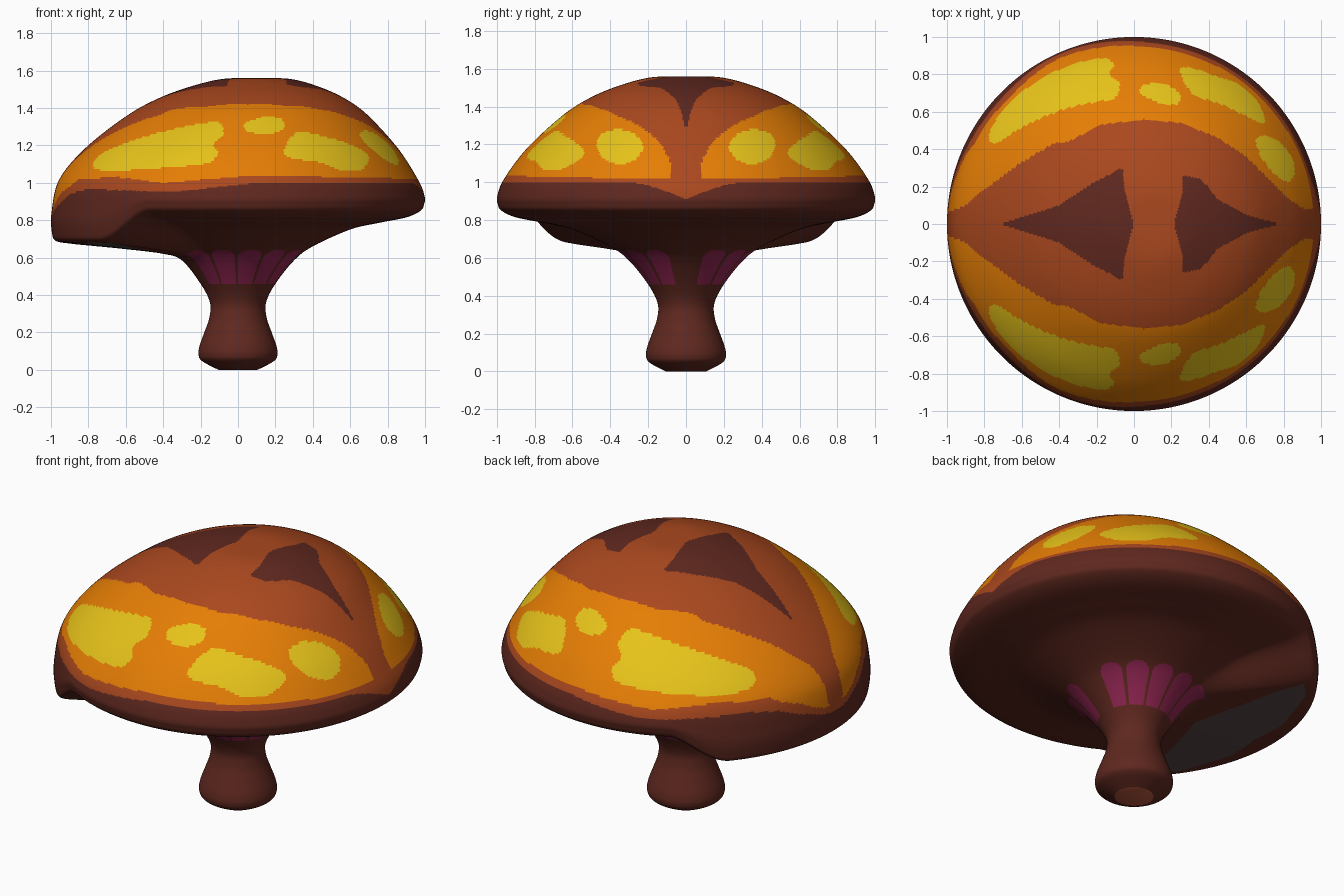
import bpy
import bmesh
from math import sin, cos, atan2, degrees, pi, radians, hypot

default_cube = bpy.data.objects.get("Cube")
if default_cube:
    bpy.data.objects.remove(default_cube, do_unlink=True)


# ---------- materials ----------
def linear(channel):
    c = channel / 255
    return c / 12.92 if c <= 0.04045 else ((c + 0.055) / 1.055) ** 2.4


def make_material(name, rgb):
    colour = [linear(c) for c in rgb] + [1]
    mat = bpy.data.materials.new(name)
    mat.use_nodes = True
    mat.diffuse_color = colour
    mat.node_tree.nodes["Principled BSDF"].inputs["Base Color"].default_value = colour
    return mat


palette = [
    make_material("dark brown", (95, 40, 31)),
    make_material("rust", (170, 72, 30)),
    make_material("orange", (230, 126, 5)),
    make_material("yellow", (232, 196, 26)),
    make_material("magenta", (146, 38, 82)),
    make_material("charcoal", (86, 70, 70)),
    make_material("clay", (180, 86, 62)),
]
BROWN, RUST, ORANGE, YELLOW, MAGENTA, CHARCOAL, CLAY = range(len(palette))


# ---------- helpers ----------
def interpolate(points, x):
    """Piecewise linear height of a line through the points."""
    if x <= points[0][0]:
        return points[0][1]
    for (xa, ya), (xb, yb) in zip(points, points[1:]):
        if x <= xb:
            return ya + (yb - ya) * (x - xa) / (xb - xa)
    return points[-1][1]


def inside(outline, u, v):
    """True when the point lies in the closed outline."""
    hit = False
    previous = outline[-1]
    for current in outline:
        (ua, va), (ub, vb) = previous, current
        if (va > v) != (vb > v) and u < ua + (ub - ua) * (v - va) / (vb - va):
            hit = not hit
        previous = current
    return hit


def rounded(outline, passes=2):
    """Cut the corners of a closed outline to soften it."""
    for _ in range(passes):
        softer = []
        for a, b in zip(outline, outline[1:] + outline[:1]):
            for t in (0.2, 0.8):
                softer.append((a[0] + (b[0] - a[0]) * t, a[1] + (b[1] - a[1]) * t))
        outline = softer
    return outline


def spline(points, steps):
    """Smooth curve through all of the points."""
    padded = [points[0]] + points + [points[-1]]
    curve = []
    for a, b, c, d in zip(padded, padded[1:], padded[2:], padded[3:]):
        for s in range(steps):
            t = s / steps
            curve.append([
                q + t * (r - p) / 2 + t * t * (p - 2.5 * q + 2 * r - n / 2)
                + t ** 3 * (1.5 * (q - r) + (n - p) / 2)
                for p, q, r, n in zip(a, b, c, d)])
    return curve + [list(points[-1])]


def place(point, angle):
    """Ring point, with the sagging right side and the offset crown."""
    radius, height, sag = point
    t = min(1, max(0, (-cos(angle) - .48) / .28))
    shift = .1 * max(0, (height - 1) / .56) ** 1.5
    return (radius * cos(angle) + shift, radius * sin(angle),
            height - sag * t * t * (3 - 2 * t))


def lathe(name, curve, segments, paint):
    """Turn a profile round z, then choose a colour for every face."""
    verts = [place(point, 2 * pi * j / segments) for point in curve for j in range(segments)]
    faces = []
    for i in range(len(curve) - 1):
        for j in range(segments):
            k = (j + 1) % segments
            top, low = i * segments, (i + 1) * segments
            faces.append((top + j, low + j, low + k, top + k))
    mesh = bpy.data.meshes.new(name)
    mesh.from_pydata(verts, [], faces)
    bm = bmesh.new()
    bm.from_mesh(mesh)
    bmesh.ops.remove_doubles(bm, verts=bm.verts, dist=0.0001)
    bm.normal_update()
    for face in bm.faces:
        centre = face.calc_center_median()
        face.material_index = paint(centre.x, centre.y, centre.z, face.normal.z)
    bm.to_mesh(mesh)
    bm.free()
    for mat in palette:
        mesh.materials.append(mat)
    obj = bpy.data.objects.new(name, mesh)
    bpy.context.collection.objects.link(obj)
    bpy.ops.object.select_all(action="DESELECT")
    obj.select_set(True)
    bpy.context.view_layer.objects.active = obj
    bpy.ops.object.shade_smooth_by_angle(angle=radians(40))


# ---------- profile: radius, height, sag of the right side ----------
cap_profile = [
    (0, 1.56, 0), (.18, 1.555, 0), (.34, 1.515, 0), (.5, 1.45, 0), (.65, 1.355, 0),
    (.84, 1.18, 0), (.96, 1.02, .01), (.997, .93, .09), (.995, .885, .15),
    (.975, .85, .16), (.9, .815, .14), (.75, .785, .125), (.6, .75, .105),
    (.4, .66, .04), (.3, .585, 0), (.2, .46, 0), (.15, .36, 0)]
stem_profile = [(.153, .28, 0), (.18, .2, 0), (.205, .13, 0), (.211, .08, 0),
                (.19, .045, 0), (.105, 0, 0)]

# ---------- painted areas, mirrored across the middle line ----------
orange_inner = [(-1, .06), (-.9, .1), (-.78, .2), (-.6, .33), (-.43, .43), (-.35, .44),
                (-.18, .53), (.05, .56), (.25, .54), (.45, .46), (.6, .36), (.72, .24),
                (.82, .14), (.9, .085), (1, .07)]
orange_lower = [(-1, .85), (-.95, .94), (-.85, 1.02), (-.65, 1.03), (-.4, 1.0),
                (.1, 1.04), (1, 1.02)]
brown_upper = [(-1, .82), (-.97, .87), (-.9, .94), (-.8, .965), (-.35, .95), (.1, 1.0)]

# crown darts, as x and distance from the middle line
darts = [
    [(-.74, -.01), (-.6, .035), (-.4, .1), (-.22, .22), (-.06, .3), (-.05, .18), (0, -.01)],
    [(.21, -.01), (.26, .17), (.26, .26), (.36, .24), (.45, .13), (.6, .05), (.81, -.01)]]

# yellow spots, as x and height
spots = [rounded(outline) for outline in (
    [(-.79, 1.08), (-.74, 1.16), (-.5, 1.25), (-.25, 1.31), (-.09, 1.33), (-.07, 1.26),
     (-.14, 1.21), (-.1, 1.16), (-.15, 1.1), (-.4, 1.08), (-.7, 1.06)],
    [(.02, 1.31), (.12, 1.355), (.23, 1.35), (.26, 1.3), (.18, 1.255), (.05, 1.27)],
    [(.24, 1.16), (.27, 1.23), (.32, 1.28), (.45, 1.25), (.57, 1.22), (.71, 1.15),
     (.67, 1.06), (.55, 1.06), (.45, 1.11), (.27, 1.13)])]
# spot on the left end, as distance from the middle line and height
end_spot = rounded([(.22, 1.19), (.27, 1.26), (.36, 1.285), (.45, 1.26), (.48, 1.19),
                    (.44, 1.12), (.34, 1.09), (.26, 1.12)])
# dull plate under the sagging side, as x and distance from the middle line
under_patch = [(-.43, -.01), (-.6, .5), (-.68, .63), (-.77, .53), (-.87, .2), (-.85, -.01)]


def is_petal(x, y, z):
    """Five petals on the front and five on the back of the neck."""
    place_in_row = (degrees(atan2(abs(y), x)) - 15) / 25.5
    across = abs(place_in_row % 1 - .5) * 2
    return (0 < place_in_row < 5 and across < .87
            and .46 < z < .64 - .05 * across ** 4 and hypot(x, y) < .38)


def paint_cap(x, y, z, facing):
    side = abs(y)
    if facing < -.1 and z < .87:
        if is_petal(x, y, z):
            return MAGENTA
        return CHARCOAL if inside(under_patch, x, side) else BROWN
    dip = .09 * max(0, 1 - side / .3) ** 1.5 if x > 0 else 0
    if z < interpolate(brown_upper, x) - dip:
        return BROWN
    if side > interpolate(orange_inner, x) and z > interpolate(orange_lower, x):
        spotted = any(inside(spot, x, z) for spot in spots)
        if spotted or (x > 0 and inside(end_spot, side, z)):
            return YELLOW
        return ORANGE
    return BROWN if any(inside(dart, x, side) for dart in darts) else RUST


def paint_stem(x, y, z, facing):
    return CLAY if facing < -.99 else BROWN


# ---------- parts, cut from one continuous curve ----------
steps = 16
curve = spline(cap_profile + stem_profile, steps)
neck = steps * (len(cap_profile) - 1)
lathe("cap", curve[:neck + 1], 440, paint_cap)
lathe("stem", curve[neck:] + [[0, 0, 0]], 176, paint_stem)
